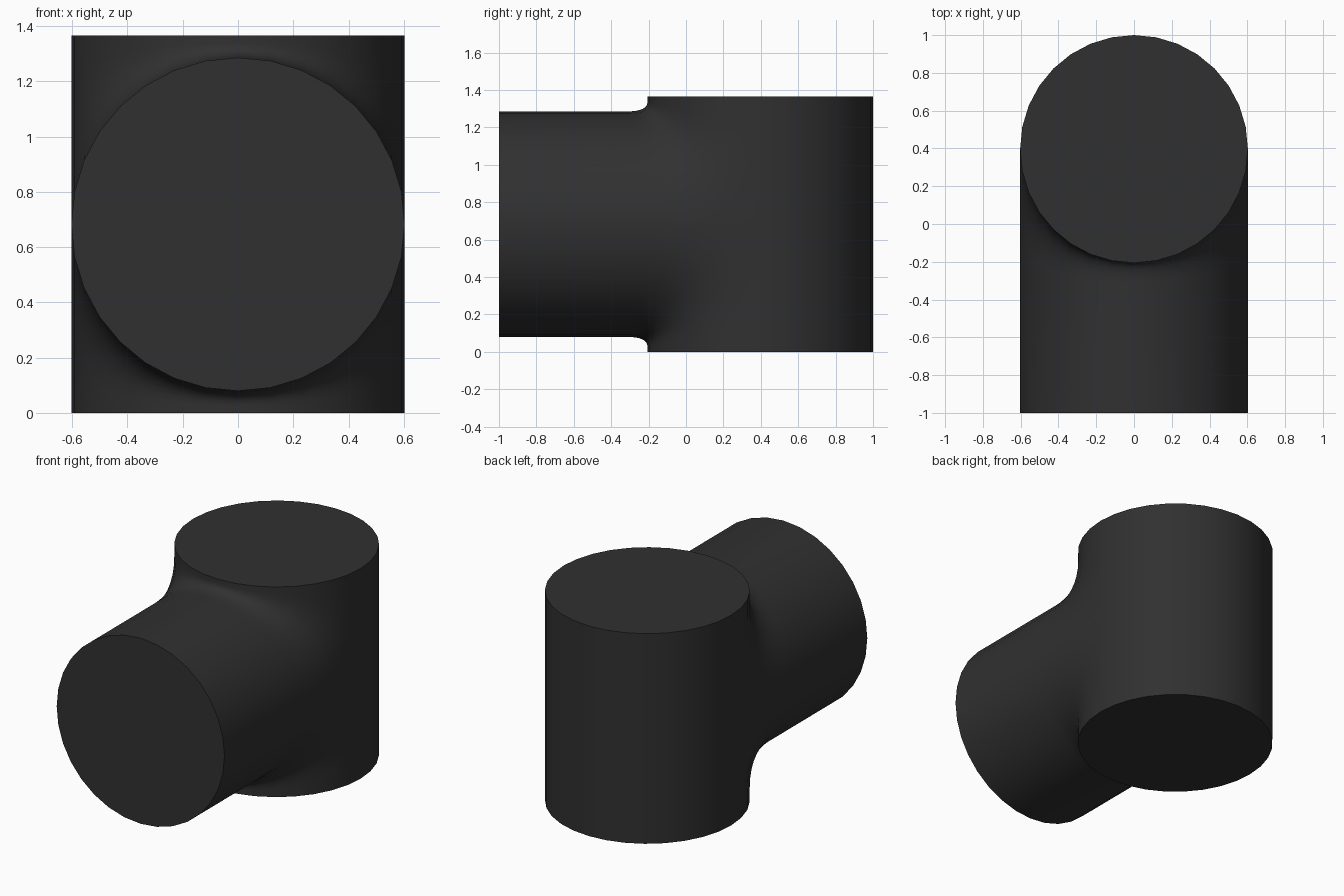
import bpy
import bmesh
import math

cube = bpy.data.objects.get("Cube")
if cube:
    bpy.data.objects.remove(cube, do_unlink=True)

R = 0.603            # radius of both pipes
HALF = 0.6825        # half height of the upright pipe
REACH = 1.397        # branch length from the upright axis
SIDES = 32
STEPS = 8            # segments across the blend
CENTRE = (0, 0.397, HALF)

mat = bpy.data.materials.new("dark_grey")
mat.use_nodes = True
colour = (0.03, 0.03, 0.03, 1)
mat.diffuse_color = colour
mat.node_tree.nodes["Principled BSDF"].inputs["Base Color"].default_value = colour


def slice_profile(angle):
    """Upper outline of the tee at one x: branch end, blend curve, upright top."""
    x, m = R * math.cos(angle), R * math.sin(angle)
    reach_y = 0.52 + 0.19 * m / R
    reach_z = 0.52 + 0.135 * m / R
    points = [(x, -REACH, m)]
    for k in range(STEPS + 1):
        t = k / STEPS
        a, b, c = (1 - t) ** 2, 2 * t * (1 - t), t * t
        points.append((x, -(a * reach_y + (b + c) * m), (a + b) * m + c * reach_z))
    points.append((x, -m, HALF))
    return points


bm = bmesh.new()
half = SIDES // 2
angles = [math.pi * i / half for i in range(half + 1)]

# branch, blend and front of the upright pipe
rows = [[bm.verts.new(p) for p in slice_profile(a)] for a in angles]
for left, right in zip(rows, rows[1:]):
    for k in range(len(left) - 1):
        bm.faces.new((left[k], left[k + 1], right[k + 1], right[k]))

# flat webs at the sides, where the two pipes are tangent
hubs = []
for row in (rows[0], rows[-1]):
    hub = bm.verts.new((row[0].co.x, 0, 0))
    hubs.append(hub)
    for k in range(1, STEPS + 1):
        bm.faces.new((hub, row[k], row[k + 1]))

# back of the upright pipe
back = [[hubs[0], rows[0][-2], rows[0][-1]]]
for a in angles[1:-1]:
    x, y = R * math.cos(a), R * math.sin(a)
    back.append([bm.verts.new((x, y, z)) for z in (0, rows[0][-2].co.z, HALF)])
back.append([hubs[1], rows[-1][-2], rows[-1][-1]])
for left, right in zip(back, back[1:]):
    for k in range(2):
        bm.faces.new((left[k], left[k + 1], right[k + 1], right[k]))

# end caps
bm.faces.new([row[0] for row in rows])
bm.faces.new([row[-1] for row in rows] + [col[-1] for col in back[-2:0:-1]])

# lower half
bmesh.ops.mirror(bm, geom=bm.verts[:] + bm.edges[:] + bm.faces[:],
                 axis='Z', merge_dist=0.0001)
bmesh.ops.remove_doubles(bm, verts=bm.verts[:], dist=0.0001)
bmesh.ops.recalc_face_normals(bm, faces=bm.faces[:])

mesh = bpy.data.meshes.new("pipe_tee")
bm.to_mesh(mesh)
bm.free()
mesh.materials.append(mat)
tee = bpy.data.objects.new("pipe_tee", mesh)
tee.location = CENTRE
bpy.context.collection.objects.link(tee)

bpy.ops.object.select_all(action='DESELECT')
tee.select_set(True)
bpy.context.view_layer.objects.active = tee
bpy.ops.object.shade_smooth_by_angle(angle=math.radians(40))
